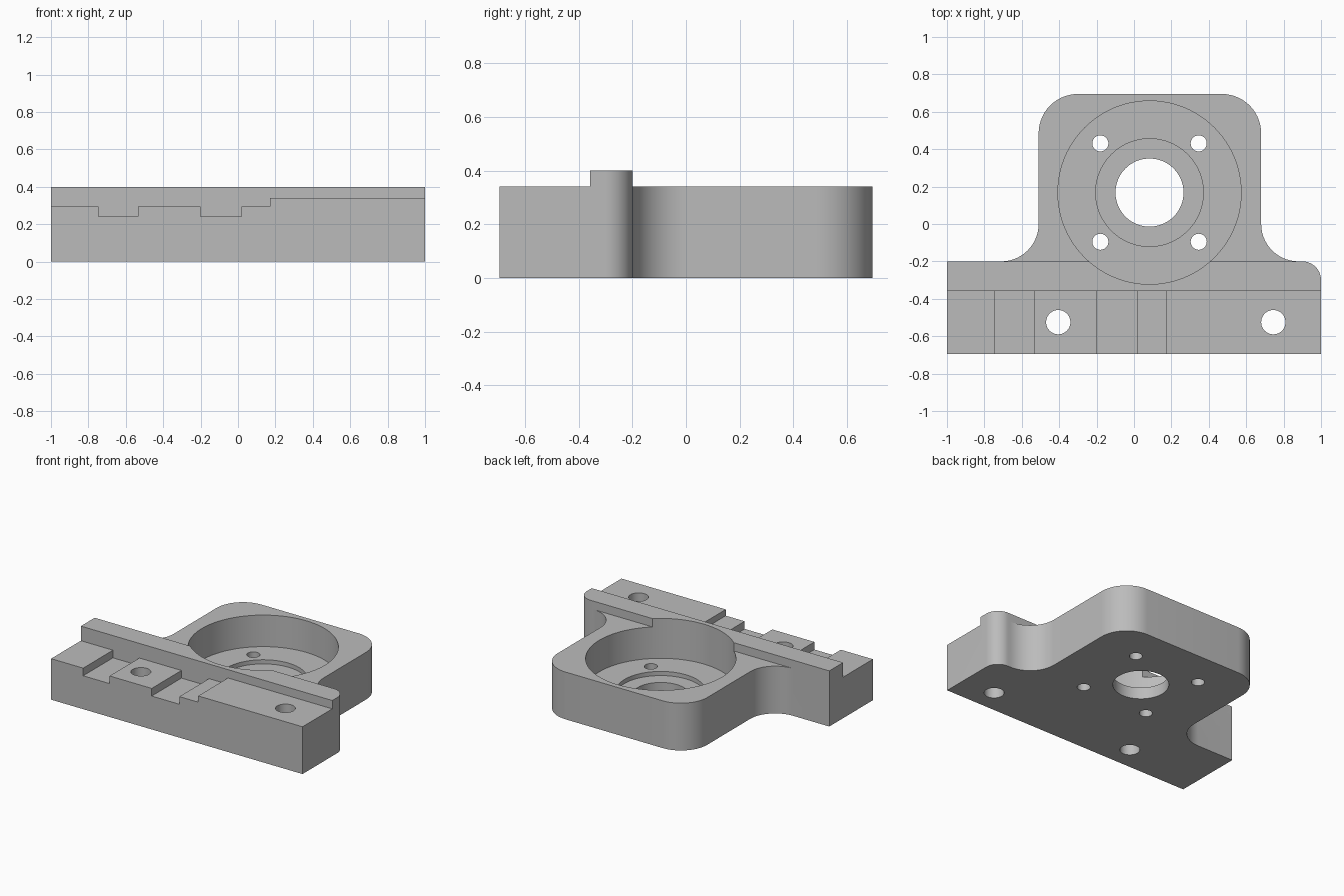
import bpy, bmesh
from math import cos, sin, radians, tau

cube = bpy.data.objects.get("Cube")
if cube:
    bpy.data.objects.remove(cube, do_unlink=True)

grey = bpy.data.materials.new("machined_grey")
grey.use_nodes = True
colour = (0.5, 0.5, 0.5, 1)
grey.diffuse_color = colour
grey.node_tree.nodes["Principled BSDF"].inputs["Base Color"].default_value = colour


def prism(name, points, low, high, along_y=False):
    """Extrude a closed profile along z, or along y for an x-z profile."""
    bm = bmesh.new()
    place = (lambda a, b, h: (a, h, b)) if along_y else (lambda a, b, h: (a, b, h))
    bottom = [bm.verts.new(place(a, b, low)) for a, b in points]
    top = [bm.verts.new(place(a, b, high)) for a, b in points]
    bm.faces.new(bottom)
    bm.faces.new(top)
    for i in range(len(points)):
        j = (i + 1) % len(points)
        bm.faces.new((bottom[i], bottom[j], top[j], top[i]))
    bmesh.ops.recalc_face_normals(bm, faces=bm.faces)
    mesh = bpy.data.meshes.new(name)
    bm.to_mesh(mesh)
    bm.free()
    obj = bpy.data.objects.new(name, mesh)
    bpy.context.collection.objects.link(obj)
    mesh.materials.append(grey)
    return obj


def arc(cx, cy, r, start, end, steps=14):
    angles = [radians(start + (end - start) * i / steps) for i in range(steps + 1)]
    return [(round(cx + r * cos(a), 4), round(cy + r * sin(a), 4)) for a in angles]


def circle(cx, cy, r, n=64):
    return [(cx + r * cos(tau * i / n), cy + r * sin(tau * i / n)) for i in range(n)]


def cut(body, cutter):
    cutter.hide_render = True
    mod = body.modifiers.new("cut", 'BOOLEAN')
    mod.operation = 'DIFFERENCE'
    mod.solver = 'EXACT'
    mod.object = cutter
    bpy.context.view_layer.objects.active = body
    bpy.ops.object.modifier_apply(modifier=mod.name)
    bpy.data.objects.remove(cutter, do_unlink=True)


# Full-height outline: wide front bar flowing into the rounded rear block
FRONT, BACK, TOP, DECK = -0.695, 0.695, 0.4, 0.34
outline = [(-1, FRONT), (1, FRONT)]
outline += arc(0.9, -0.3, 0.1, 0, 90)
outline += arc(0.88, 0, 0.2, 270, 180)
outline += arc(0.47, BACK - 0.21, 0.21, 0, 90)
outline += arc(-0.3, BACK - 0.21, 0.21, 90, 180)
outline += arc(-0.71, 0, 0.2, 0, -90)
outline += [(-1, -0.2)]
bracket = prism("motor_mount_bracket", outline, 0, TOP)

# Lower deck behind the ridge
deck = [(-1.2, -0.2), (1.2, -0.2), (1.2, 1), (-1.2, 1)]
cut(bracket, prism("deck_cutter", deck, DECK, 0.6))

# Stepped channels across the front bar
LAND, SLOT = 0.295, 0.24
steps = [(-1.2, LAND), (-0.745, SLOT), (-0.535, LAND), (-0.2, SLOT),
         (0.02, LAND), (0.17, DECK), (1.2, DECK)]
profile = [(-1.2, 0.6)]
for (x, z), (next_x, _) in zip(steps, steps[1:]):
    profile += [(x, z), (next_x, z)]
profile.append((1.2, 0.6))
cut(bracket, prism("channel_cutter", profile, -0.9, -0.357, along_y=True))

# Stepped motor bore, also biting into the ridge
CX, CY = 0.083, 0.168
for radius, floor in ((0.49, 0.113), (0.288, 0.083), (0.182, -0.1)):
    cut(bracket, prism("bore_cutter", circle(CX, CY, radius, 96), floor, 0.6))

# Motor screw holes and bar mounting holes
for sx in (-1, 1):
    for sy in (-1, 1):
        spot = circle(CX + sx * 0.263, CY + sy * 0.263, 0.043, 32)
        cut(bracket, prism("screw_cutter", spot, -0.1, 0.6))
for x in (-0.405, 0.745):
    cut(bracket, prism("mount_cutter", circle(x, -0.525, 0.065, 40), -0.1, 0.6))

# Smooth the curved walls and keep the machined edges crisp
bpy.ops.object.select_all(action='DESELECT')
bracket.select_set(True)
bpy.context.view_layer.objects.active = bracket
bpy.ops.object.shade_smooth_by_angle(angle=radians(30))
